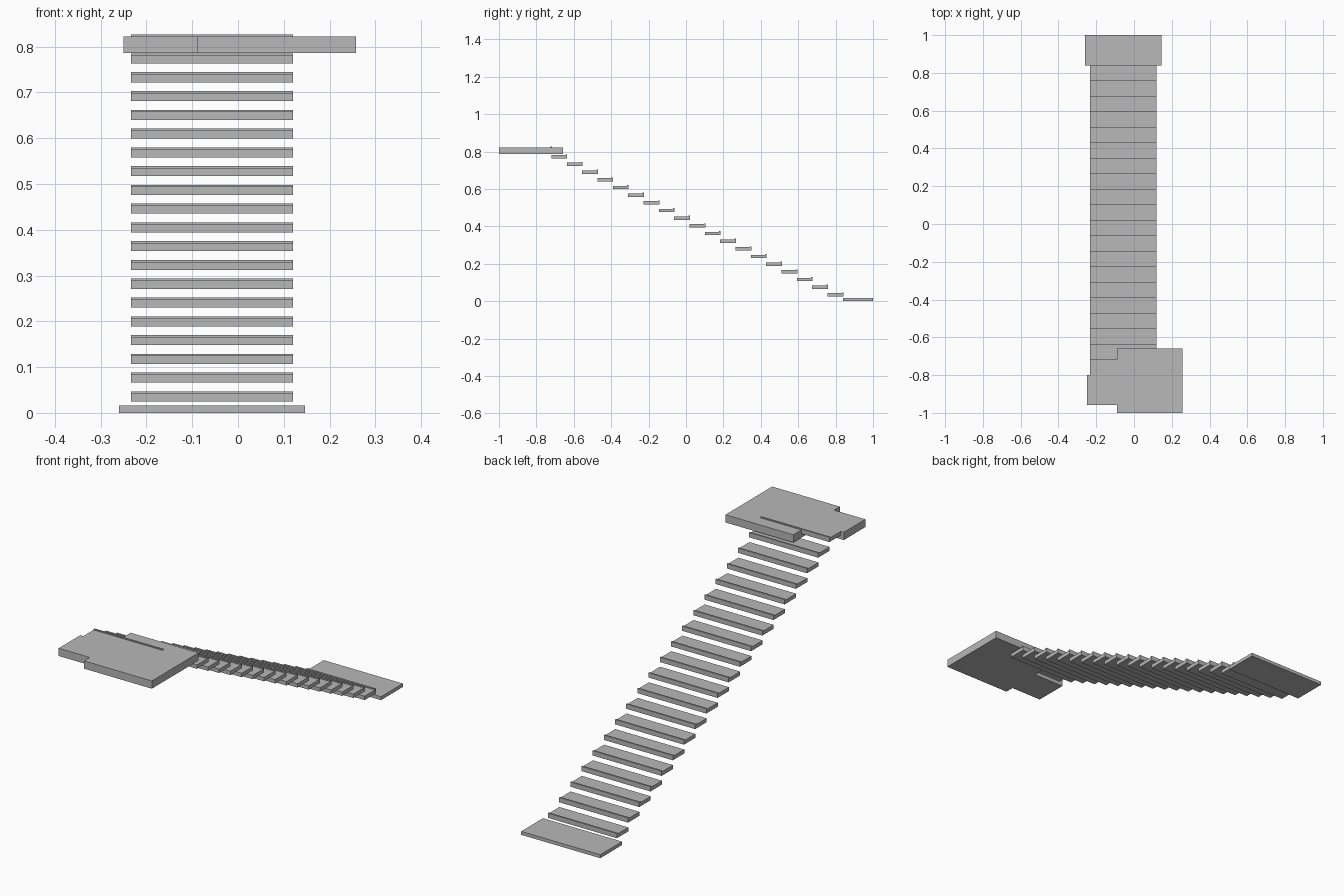
import bpy

if "Cube" in bpy.data.objects:
    bpy.data.objects.remove(bpy.data.objects["Cube"])

grey = bpy.data.materials.new("concrete_grey")
grey.diffuse_color = (0.48, 0.48, 0.48, 1)
grey.use_nodes = True
grey.node_tree.nodes["Principled BSDF"].inputs["Base Color"].default_value = grey.diffuse_color


def prism(name, outline, axis, lo, hi):
    """Extrude a 2D outline: axis 'z' takes (x, y) points, axis 'x' takes (y, z)."""
    def place(p, h):
        return (p[0], p[1], h) if axis == 'z' else (h, p[0], p[1])
    n = len(outline)
    verts = [place(p, lo) for p in outline] + [place(p, hi) for p in outline]
    faces = [tuple(range(n))[::-1], tuple(range(n, 2 * n))]
    faces += [(i, (i + 1) % n, (i + 1) % n + n, i + n) for i in range(n)]
    mesh = bpy.data.meshes.new(name)
    mesh.from_pydata(verts, [], faces)
    mesh.materials.append(grey)
    obj = bpy.data.objects.new(name, mesh)
    bpy.context.collection.objects.link(obj)
    return obj


# Lower landing
prism("lower_landing", [(-0.26, 0.84), (0.146, 0.84), (0.146, 1.0), (-0.26, 1.0)],
      'z', 0.0, 0.016)

# Upper landing: large slab with a narrower wing on the left
prism("upper_landing", [(-0.09, -1.0), (0.258, -1.0), (0.258, -0.658), (-0.09, -0.658),
                        (-0.09, -0.80), (-0.25, -0.80), (-0.25, -0.958), (-0.09, -0.958)],
      'z', 0.786, 0.822)

# Floating treads, each with a thin raised lip along the nosing
for i in range(20):
    nose = 0.841 - 0.082 * i
    back = nose - 0.084
    top = 0.047 + 0.041 * i
    prism(f"tread_{i + 1:02d}",
          [(back, top - 0.022), (nose, top - 0.022), (nose, top),
           (nose - 0.008, top), (nose - 0.008, top - 0.004), (back, top - 0.004)],
          'x', -0.234, 0.12)
